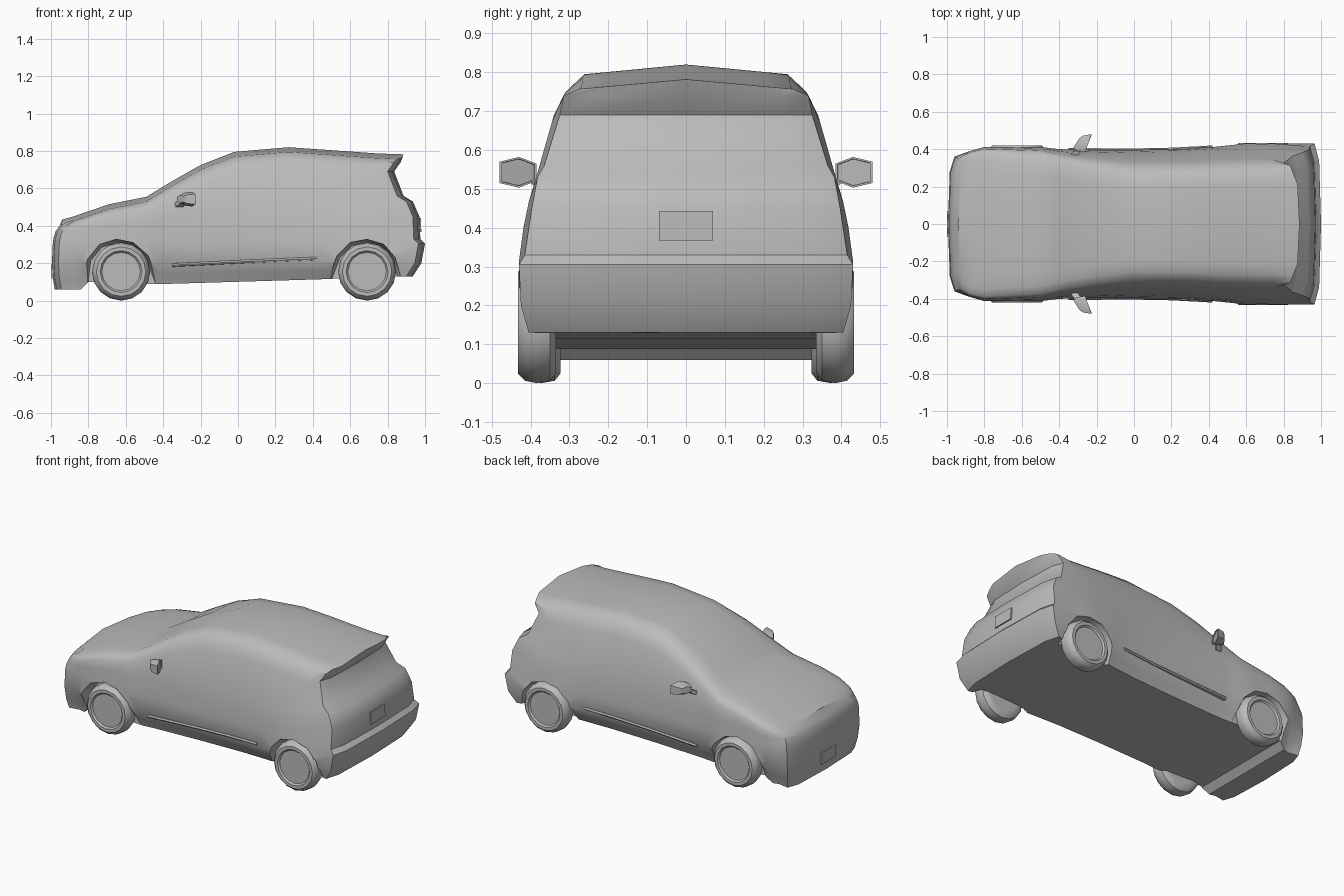
import bpy, bmesh, math
from mathutils import Vector, Matrix

if "Cube" in bpy.data.objects:
    bpy.data.objects.remove(bpy.data.objects["Cube"], do_unlink=True)

grey = bpy.data.materials.new("light grey")
grey.use_nodes = True
grey.diffuse_color = (0.5, 0.5, 0.5, 1)
grey.node_tree.nodes["Principled BSDF"].inputs["Base Color"].default_value = (0.5, 0.5, 0.5, 1)


def finish(bm, name):
    bmesh.ops.recalc_face_normals(bm, faces=bm.faces[:])
    mesh = bpy.data.meshes.new(name)
    bm.to_mesh(mesh)
    bm.free()
    mesh.materials.append(grey)
    obj = bpy.data.objects.new(name, mesh)
    bpy.context.collection.objects.link(obj)
    return obj


def activate(obj):
    bpy.ops.object.select_all(action="DESELECT")
    obj.select_set(True)
    bpy.context.view_layer.objects.active = obj


def smooth(obj, angle):
    activate(obj)
    bpy.ops.object.shade_smooth_by_angle(angle=math.radians(angle))


def interp(table, v):
    if v <= table[0][0]:
        return table[0][1]
    for (a, p), (b, q) in zip(table, table[1:]):
        if v <= b:
            return p + (q - p) * (v - a) / (b - a)
    return table[-1][1]


def loft(name, rings):
    """Skin a list of equal rings and cap both ends."""
    bm = bmesh.new()
    loops = [[bm.verts.new(p) for p in ring] for ring in rings]
    n = len(loops[0])
    for a, b in zip(loops, loops[1:]):
        for i in range(n):
            bm.faces.new((a[i], a[(i + 1) % n], b[(i + 1) % n], b[i]))
    bm.faces.new(loops[0])
    bm.faces.new(loops[-1])
    return finish(bm, name)


def box(name, centre, size, tilt=0):
    bm = bmesh.new()
    m = Matrix.Translation(centre) @ Matrix.Rotation(tilt, 4, "Y") @ Matrix.Diagonal((*size, 1))
    bmesh.ops.create_cube(bm, size=1, matrix=m)
    return finish(bm, name)


# Body guides: roof line, floor line, side section and plan shape
ROOF = [(-.88, .45), (-.69, .515), (-.49, .555), (-.35, .64), (-.2, .725),
        (-.02, .795), (.27, .82), (.6, .797), (.74, .787)]
FLOOR = [(-.84, .06), (-.80, .10), (-.42, .088), (.48, .115), (.74, .128)]
SIDE = [(.06, .34), (.12, .355), (.2, .41), (.31, .41), (.45, .398), (.6, .365), (.77, .318)]
PLAN = [(-.95, .88), (-.88, .95), (-.8, 1.005), (-.5, 1.005), (-.38, .97),
        (0, .965), (.38, .985), (.55, 1.05), (.74, 1.05)]
STATIONS = [-.88, -.84, -.8, -.69, -.56, -.49, -.42, -.35, -.2, -.1, -.02, .12, .27, .44, .6, .74]
RISE = [.2, .35, .5, .8, .92, 1]
COLUMNS = [-1, -.78, 0, .78, 1]

# End outlines, bottom to top: x, half width, z
NOSE = [(-.945, .335, .06), (-.955, .35, .12), (-.96, .36, .2), (-.955, .36, .31), (-.95, .357, .34),
        (-.945, .353, .355), (-.94, .35, .37), (-.93, .345, .385), (-.92, .335, .398), (-.905, .31, .408)]
TAIL = [(.9, .405, .13), (.945, .425, .2), (.965, .43, .305), (.94, .415, .33), (.935, .397, .45),
        (.90, .382, .53), (.85, .365, .56), (.80, .325, .69), (.835, .315, .74), (.85, .275, .757)]


def station(x):
    top, low = interp(ROOF, x) - .025, interp(FLOOR, x)
    heights = [low, low + .05, .21, .31] + [.31 + t * (top - .31) for t in RISE]
    row = []
    for j, z in enumerate(heights):
        p = interp(PLAN, x)
        if p > 1:
            p = 1 + (p - 1) * max(0, min(1, (.6 - z) / .25))
        w = interp(SIDE, z) * p - (.012 if j == 8 else .05 if j == 9 else 0)
        row.append((x, w, z))
    return row


# Body shell: the outside of a lattice of stations, rows and columns
grid = [NOSE] + [station(x) for x in STATIONS] + [TAIL]
LI, LJ, LK = len(grid) - 1, len(RISE) + 3, len(COLUMNS) - 1
bm = bmesh.new()
cache = {}


def node(i, j, k):
    if (i, j, k) not in cache:
        x, w, z = grid[i][j]
        u = COLUMNS[k]
        bulge = {1: 0, .78: .025, 0: .035}[abs(u)]
        x += bulge * ((i == LI) - (i == 0))
        z += .025 * (1 - abs(u)) * (j == LJ)
        cache[i, j, k] = bm.verts.new((x, u * w, z))
    return cache[i, j, k]


def side(a, b, place):
    for p in range(a):
        for q in range(b):
            bm.faces.new([node(*place(p + s, q + t)) for s, t in ((0, 0), (1, 0), (1, 1), (0, 1))])


for end in (0, 1):
    side(LJ, LK, lambda p, q: (end * LI, p, q))
    side(LI, LK, lambda p, q: (p, end * LJ, q))
    side(LI, LJ, lambda p, q: (p, q, end * LK))
body = finish(bm, "body")

# Wheel arches: tapered cuts in both sides
ARCHES = {
    -.625: [(-.2, -.1), (-.195, .1), (-.18, .22), (-.115, .3), (-.025, .328),
            (.065, .31), (.145, .24), (.205, .085), (.23, -.1)],
    .69: [(-.25, -.1), (-.21, .11), (-.16, .24), (-.09, .31), (0, .327),
          (.09, .3), (.15, .23), (.18, .13), (.19, -.1)]}
for cx, outline in ARCHES.items():
    for s in (-1, 1):
        rings = [[(cx + x * f, s * y, .15 + (z - .15) * f) for x, z in outline]
                 for y, f in ((.342, .9), (.405, 1), (.55, 1.02))]
        cutter = loft("arch_cutter", rings)
        cutter.hide_render = True
        mod = body.modifiers.new("arch", "BOOLEAN")
        mod.operation, mod.solver, mod.object = "DIFFERENCE", "EXACT", cutter
        activate(body)
        bpy.ops.object.modifier_apply(modifier=mod.name)
        bpy.data.objects.remove(cutter, do_unlink=True)
smooth(body, 38)

# Wheels: spun tyre section with a recessed hub disc
TYRE = [(.1, .335), (.13, .335), (.149, .35), (.155, .385), (.149, .415),
        (.132, .432), (.112, .432), (.103, .422)]
SEGMENTS = 16
for label, cx, shift in (("front", -.625, -.012), ("rear", .69, 0)):
    for s, hand in ((-1, "right"), (1, "left")):
        rings = []
        for r, y in TYRE:
            turn = [2 * math.pi * i / SEGMENTS for i in range(SEGMENTS)]
            rings.append([(cx + r * math.sin(a), s * (y + shift), .155 - r * math.cos(a)) for a in turn])
        smooth(loft(f"{label}_{hand}_wheel", rings), 40)

# Mirrors and door trims on both sides
HEX = [(.385, .52), (.385, .565), (.43, .582), (.48, .57), (.48, .515), (.43, .503)]
for s, hand in ((-1, "right"), (1, "left")):
    rings = []
    for x, f in ((-.31, .55), (-.29, .85), (-.245, 1), (-.245, .88), (-.25, .86)):
        rings.append([(x + (y - .43) * .35, s * (.432 + (y - .432) * f), .543 + (z - .543) * f)
                      for y, z in HEX])
    smooth(loft(f"{hand}_mirror", rings), 35)

    arm = [[(x + a, s * y, z + b) for a, b in ((-.02, -.012), (.02, -.012), (.02, .012), (-.02, .012))]
           for x, y, z in ((-.325, .355, .505), (-.31, .385, .515), (-.285, .41, .535))]
    loft(f"{hand}_mirror_arm", arm)

    trim = [[(x, s * (y + a), z + b) for a, b in ((-.02, -.01), (.004, -.008), (.008, 0), (.002, .008), (-.02, .01))]
            for x, y, z in ((-.35, .398, .19), (0, .396, .207), (.2, .4, .216), (.42, .412, .225))]
    loft(f"{hand}_door_trim", trim)

# Number plates
box("front_plate", (-.994, 0, .155), (.009, .14, .075), math.radians(-4))
box("rear_plate", (.975, 0, .405), (.008, .14, .075), math.radians(-2))
